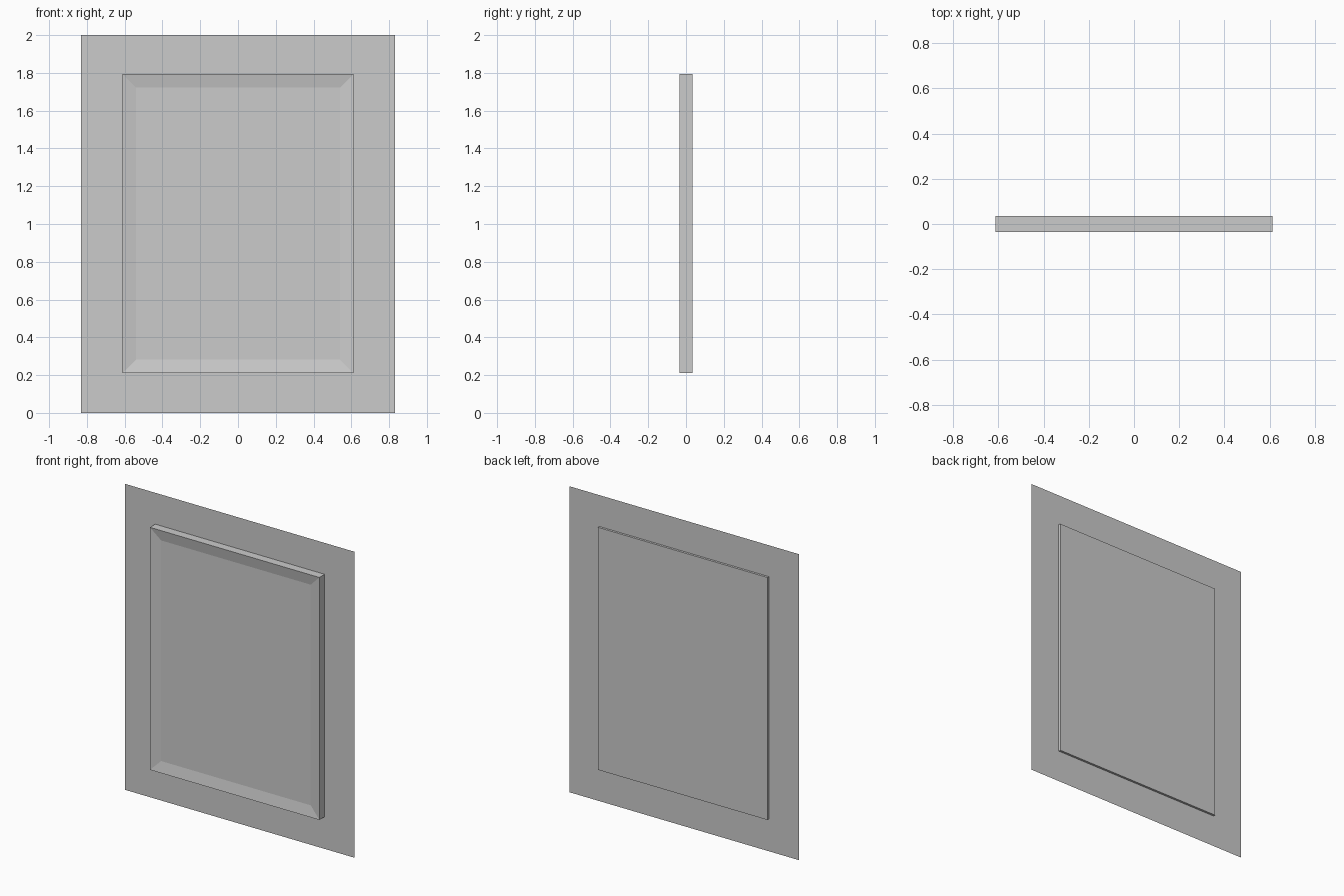
import bpy
import bmesh

if "Cube" in bpy.data.objects:
    bpy.data.objects.remove(bpy.data.objects["Cube"])


def finish(name, bm):
    mesh = bpy.data.meshes.new(name)
    bm.to_mesh(mesh)
    bm.free()
    obj = bpy.data.objects.new(name, mesh)
    bpy.context.collection.objects.link(obj)
    return obj


def rectangle(bm, half_width, bottom, top, y):
    # Upright rectangle facing -y
    corners = [(-half_width, bottom), (half_width, bottom),
               (half_width, top), (-half_width, top)]
    return bm.faces.new([bm.verts.new((x, y, z)) for x, z in corners])


# Thin backing sheet
bm = bmesh.new()
rectangle(bm, 0.83, 0.0, 2.0, 0.02)
finish("backing_sheet", bm)

# Solid panel with a shallow sloped recess in its front
bm = bmesh.new()
DEPTH = 0.069
back = rectangle(bm, 0.6125, 0.21, 1.795, -DEPTH / 2)
front = rectangle(bm, 0.6125, 0.21, 1.795, DEPTH / 2)
bmesh.ops.bridge_loops(bm, edges=list(back.edges) + list(front.edges))
bmesh.ops.recalc_face_normals(bm, faces=bm.faces[:])
front_face = min(bm.faces, key=lambda f: f.calc_center_median().y)
bmesh.ops.inset_region(bm, faces=[front_face], thickness=0.101, depth=0.0)
for v in front_face.verts:
    v.co.y += 0.013
finish("raised_panel", bm)
